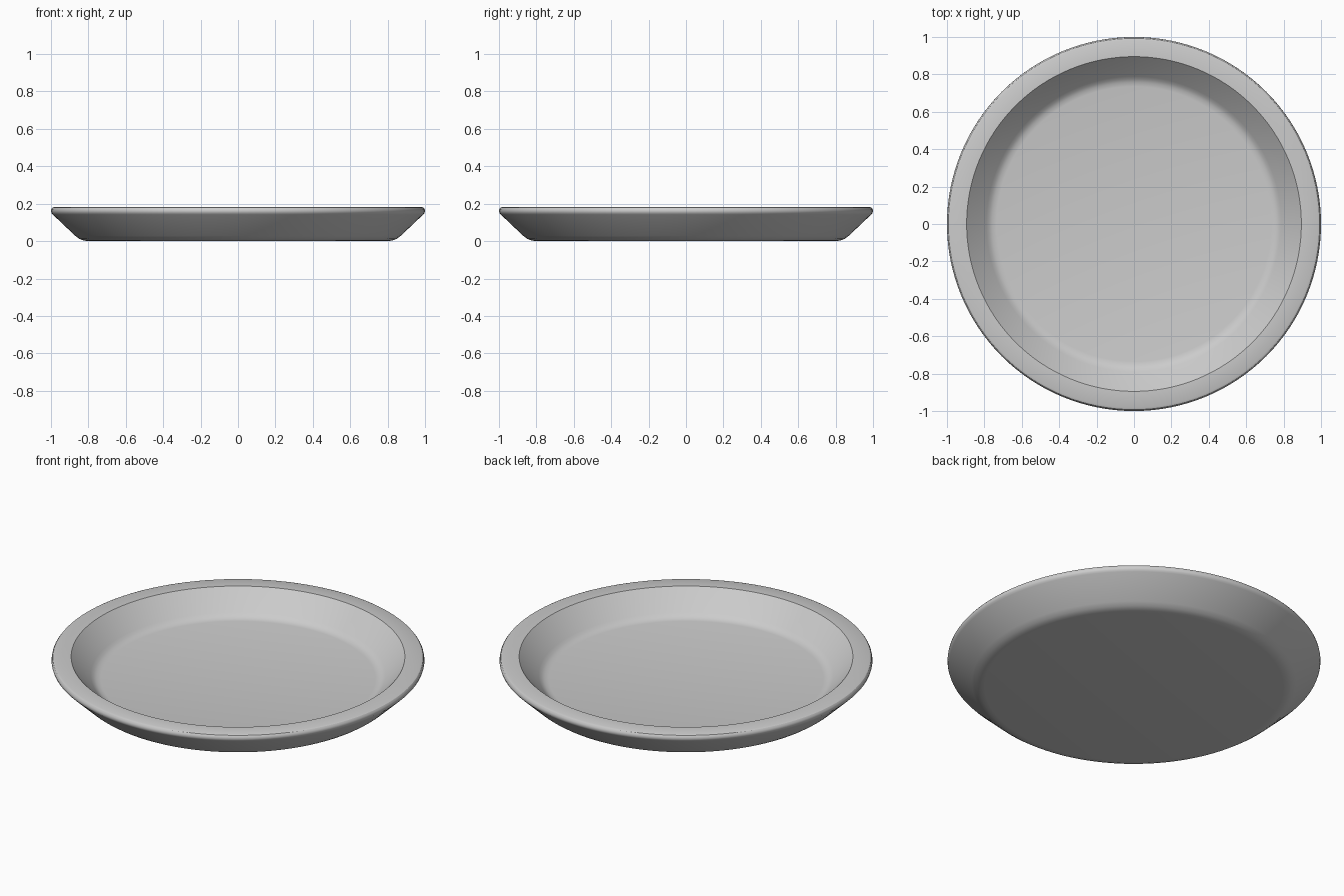
import bpy, bmesh, math

if "Cube" in bpy.data.objects:
    bpy.data.objects.remove(bpy.data.objects["Cube"])

SEGMENTS = 128

# Cross-section (radius, height) from bottom centre, round the rim, to floor centre
profile = [
    (0.0, 0.0), (0.80, 0.0), (0.825, 0.003), (0.848, 0.012), (0.87, 0.028),
    (0.99, 0.142), (0.997, 0.150), (1.0, 0.160), (0.998, 0.171),
    (0.992, 0.179), (0.982, 0.183),
    (0.895, 0.183),
    (0.79, 0.076), (0.775, 0.063), (0.758, 0.054), (0.735, 0.050), (0.0, 0.050),
]

grey = bpy.data.materials.new("plain_grey")
grey.diffuse_color = (0.6, 0.6, 0.6, 1.0)
grey.use_nodes = True
grey.node_tree.nodes["Principled BSDF"].inputs["Base Color"].default_value = grey.diffuse_color

# Plate: the cross-section spun about the vertical axis
bm = bmesh.new()
verts = [bm.verts.new((r, 0, z)) for r, z in profile]
edges = [bm.edges.new(pair) for pair in zip(verts, verts[1:])]
bmesh.ops.spin(bm, geom=verts + edges, cent=(0, 0, 0), axis=(0, 0, 1),
               angle=math.tau, steps=SEGMENTS, use_merge=True)
bmesh.ops.remove_doubles(bm, verts=bm.verts, dist=1e-4)
bmesh.ops.recalc_face_normals(bm, faces=bm.faces)

mesh = bpy.data.meshes.new("plate")
bm.to_mesh(mesh)
bm.free()
mesh.materials.append(grey)
plate = bpy.data.objects.new("plate", mesh)
bpy.context.collection.objects.link(plate)

# Smooth shading, keeping the inner rim edge crisp
bpy.context.view_layer.objects.active = plate
plate.select_set(True)
bpy.ops.object.shade_smooth_by_angle(angle=math.radians(30))
